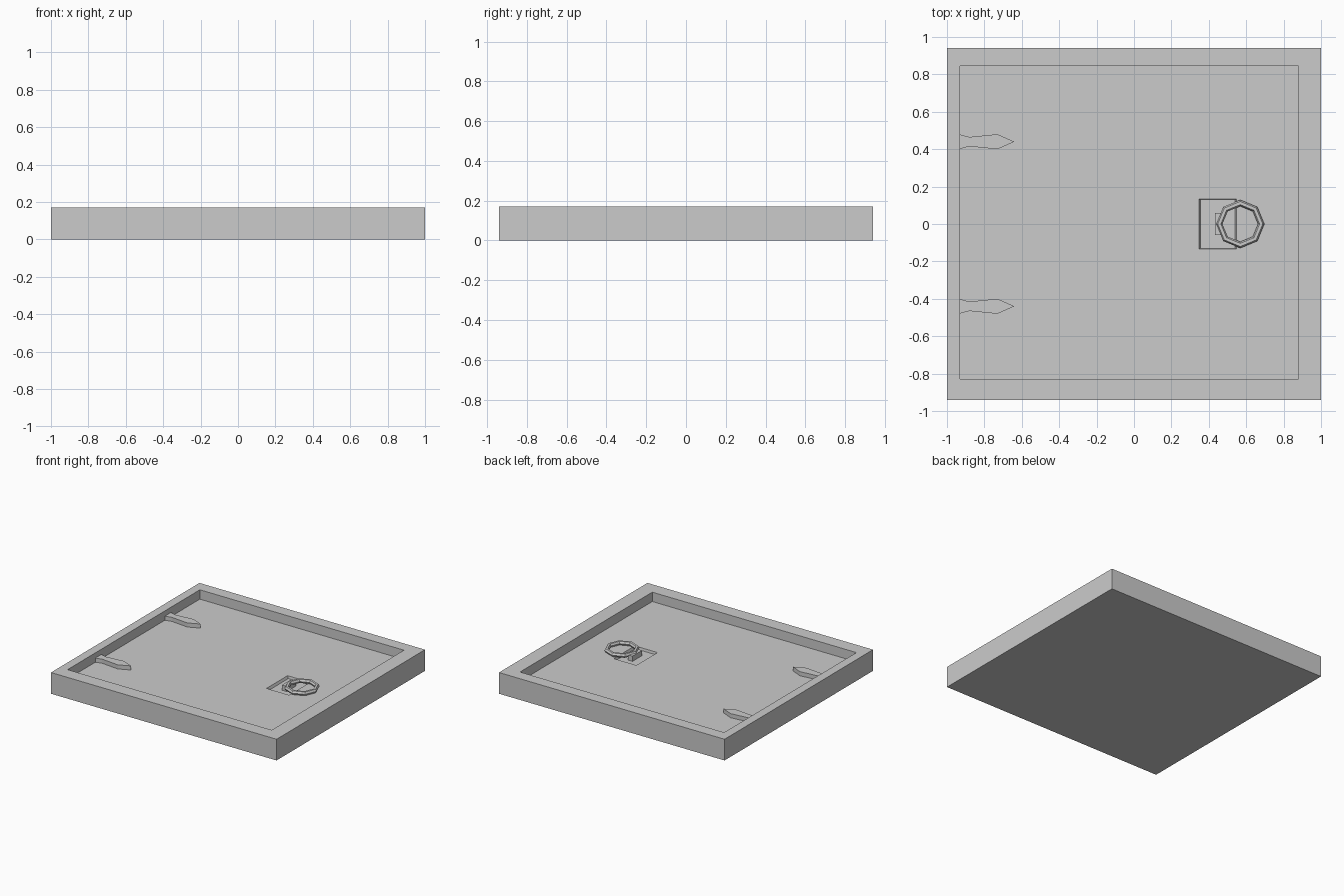
import bpy, bmesh, math

if "Cube" in bpy.data.objects:
    bpy.data.objects.remove(bpy.data.objects["Cube"])


def make_prism(name, bottom, top, z0, z1):
    """Closed solid between two matching outlines at heights z0 and z1."""
    bm = bmesh.new()
    lo = [bm.verts.new((x, y, z0)) for x, y in bottom]
    hi = [bm.verts.new((x, y, z1)) for x, y in top]
    n = len(lo)
    bm.faces.new(lo[::-1])
    bm.faces.new(hi)
    for i in range(n):
        j = (i + 1) % n
        bm.faces.new((lo[i], lo[j], hi[j], hi[i]))
    bmesh.ops.recalc_face_normals(bm, faces=bm.faces)
    mesh = bpy.data.meshes.new(name)
    bm.to_mesh(mesh)
    bm.free()
    ob = bpy.data.objects.new(name, mesh)
    bpy.context.collection.objects.link(ob)
    return ob


def rect(x0, x1, y0, y1):
    return [(x0, y0), (x1, y0), (x1, y1), (x0, y1)]


def cut(target, cutter):
    mod = target.modifiers.new("cut", 'BOOLEAN')
    mod.operation = 'DIFFERENCE'
    mod.solver = 'EXACT'
    mod.object = cutter
    bpy.context.view_layer.objects.active = target
    bpy.ops.object.modifier_apply(modifier=mod.name)
    bpy.data.objects.remove(cutter)


FLOOR = 0.095

# Frame and sunken door panel, with a shallow hand recess
outer = rect(-1, 1, -0.94, 0.94)
hatch = make_prism("hatch_frame", outer, outer, 0, 0.17)
opening = rect(-0.93, 0.88, -0.83, 0.845)
cut(hatch, make_prism("opening_cutter", opening, opening, FLOOR, 0.3))
cut(hatch, make_prism("recess_cutter", rect(0.355, 0.54, -0.13, 0.13),
                      rect(0.345, 0.548, -0.134, 0.134), FLOOR - 0.02, FLOOR + 0.003))

# Pointed hinge straps, mirrored front to back
half = [(-0.935, 0.04), (-0.88, 0.025), (-0.73, 0.04)]
for side, label in ((1, "back"), (-1, "front")):
    cy = 0.44 * side
    outline = ([(x, cy - w) for x, w in half] + [(-0.64, cy)]
               + [(x, cy + w) for x, w in reversed(half)])
    make_prism("hinge_strap_" + label, outline, outline, FLOOR - 0.01, 0.128)

# Block that holds the pull ring
block = rect(0.432, 0.474, -0.06, 0.06)
make_prism("ring_holder", block, block, FLOOR - 0.025, 0.117)

# Octagonal pull ring
bpy.ops.mesh.primitive_torus_add(major_segments=8, minor_segments=6,
                                 major_radius=0.112, minor_radius=0.017,
                                 location=(0.568, 0, 0.114))
bpy.context.object.name = "pull_ring"
bpy.ops.object.shade_flat()
